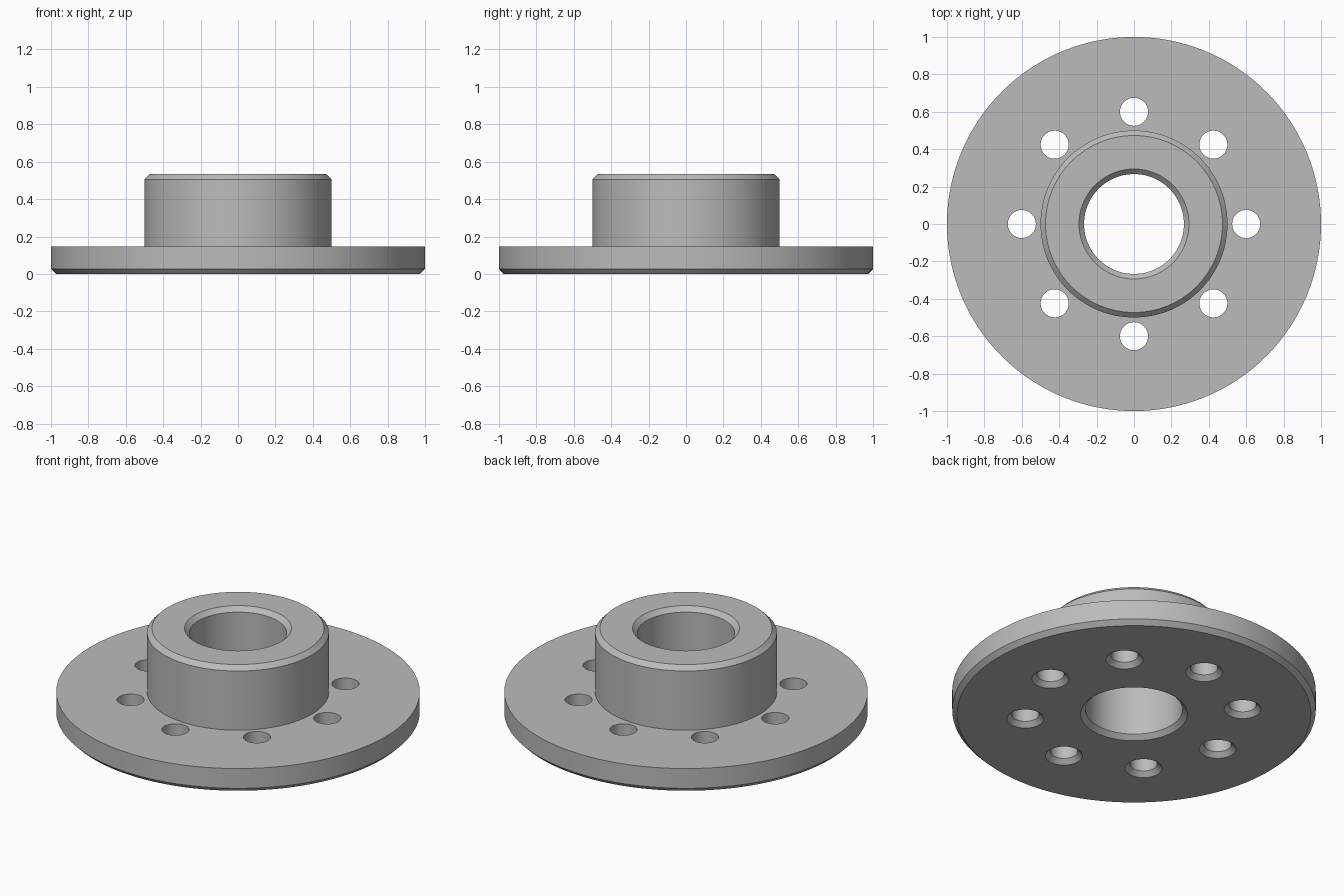
import bpy, bmesh, math
from mathutils import Matrix, Vector

if "Cube" in bpy.data.objects:
    bpy.data.objects.remove(bpy.data.objects["Cube"], do_unlink=True)

C = 0.027             # chamfer size
PLATE_R, PLATE_H = 1.0, 0.147
HUB_R, HUB_H = 0.5, 0.533
BORE_R = 0.267
HOLE_R, HOLE_CIRCLE, HOLES = 0.075, 0.6, 8

metal = bpy.data.materials.new("plain_grey")
metal.use_nodes = True
grey = (0.5, 0.5, 0.5, 1)
metal.diffuse_color = grey
metal.node_tree.nodes["Principled BSDF"].inputs["Base Color"].default_value = grey


def lathe(bm, profile, steps, centre=(0, 0)):
    """Revolve a closed (radius, height) profile about a vertical axis."""
    cx, cy = centre
    verts = [bm.verts.new((cx + r, cy, z)) for r, z in profile]
    edges = [bm.edges.new((v, verts[(i + 1) % len(verts)])) for i, v in enumerate(verts)]
    bmesh.ops.spin(bm, geom=verts + edges, cent=(cx, cy, 0), axis=(0, 0, 1),
                   angle=math.tau, steps=steps, use_merge=True)


def make_object(name, bm):
    bmesh.ops.remove_doubles(bm, verts=bm.verts, dist=1e-5)
    # drop the zero-area edges and faces left on the axis of a solid lathe
    bmesh.ops.dissolve_degenerate(bm, edges=bm.edges, dist=1e-6)
    bmesh.ops.recalc_face_normals(bm, faces=bm.faces)
    mesh = bpy.data.meshes.new(name)
    bm.to_mesh(mesh)
    bm.free()
    mesh.materials.append(metal)
    obj = bpy.data.objects.new(name, mesh)
    bpy.context.collection.objects.link(obj)
    return obj


# Flange plate, hub and chamfered bore as one turned profile
bm = bmesh.new()
lathe(bm, [
    (BORE_R + C, 0), (PLATE_R - C, 0), (PLATE_R, C), (PLATE_R, PLATE_H),
    (HUB_R, PLATE_H), (HUB_R, HUB_H - C), (HUB_R - C, HUB_H),
    (BORE_R + C, HUB_H), (BORE_R, HUB_H - C), (BORE_R, C),
], 128)
flange = make_object("flanged_hub", bm)

# Bolt hole cutter: a cylinder with a flared foot for each hole
bm = bmesh.new()
for i in range(HOLES):
    turn = Matrix.Rotation(math.tau * i / HOLES, 3, 'Z')
    x, y, _ = turn @ Vector((HOLE_CIRCLE, 0, 0))
    rings = []
    for r, z in [(HOLE_R + 2 * C, -C), (HOLE_R, C), (HOLE_R, PLATE_H + C)]:
        ring = bmesh.ops.create_circle(bm, segments=48, radius=r,
                                       matrix=Matrix.Translation((x, y, z)))["verts"]
        rings.append(ring)
    for low, high in zip(rings, rings[1:]):
        for k in range(len(low)):
            n = (k + 1) % len(low)
            bm.faces.new((low[k], low[n], high[n], high[k]))
    bm.faces.new(rings[0])
    bm.faces.new(rings[-1])
cutter = make_object("bolt_hole_cutter", bm)
cutter.hide_render = True

# Cut the holes, then discard the cutter
cut = flange.modifiers.new("bolt_holes", 'BOOLEAN')
cut.operation = 'DIFFERENCE'
cut.solver = 'EXACT'
cut.object = cutter
bpy.ops.object.select_all(action='DESELECT')
flange.select_set(True)
bpy.context.view_layer.objects.active = flange
bpy.ops.object.modifier_apply(modifier=cut.name)
bpy.data.objects.remove(cutter, do_unlink=True)

# Smooth round walls, sharp chamfer edges
bpy.ops.object.shade_smooth_by_angle(angle=math.radians(25))
